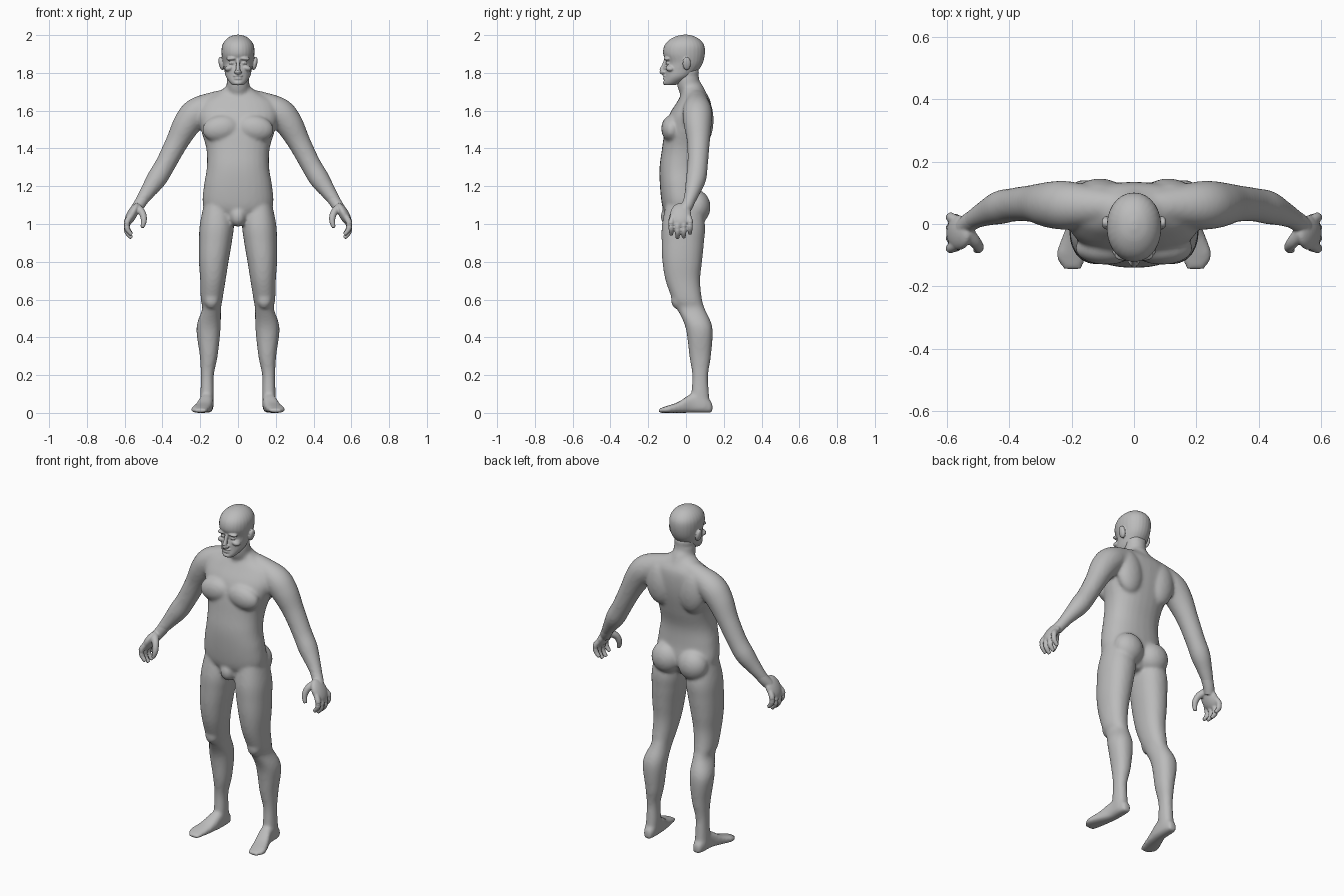
import bpy, bmesh, math
from mathutils import Vector, Matrix

cube = bpy.data.objects.get("Cube")
if cube:
    bpy.data.objects.remove(cube, do_unlink=True)

skin = bpy.data.materials.new("plain grey")
skin.use_nodes = True
GREY = (0.5, 0.5, 0.5, 1)
skin.diffuse_color = GREY
for node in skin.node_tree.nodes:
    if node.type == 'BSDF_PRINCIPLED':
        node.inputs["Base Color"].default_value = GREY
        node.inputs["Roughness"].default_value = 0.6


def spline(rows, steps=5):
    """Smoothly interpolate rows of numbers."""
    out = []
    last = len(rows) - 1
    for i in range(last):
        a, b, c, d = (rows[max(i - 1, 0)], rows[i], rows[i + 1], rows[min(i + 2, last)])
        for s in range(steps):
            t = s / steps
            out.append([q + t * ((r - p) / 2 + t * (p - 2.5 * q + 2 * r - w / 2
                        + t * (1.5 * (q - r) + (w - p) / 2)))
                        for p, q, r, w in zip(a, b, c, d)])
    out.append(list(rows[-1]))
    return out


def loft(bm, rings, power=2.0, sides=28):
    """Skin a closed tube over (centre, u axis, v axis) sections."""
    loops = []
    for centre, u, v in rings:
        loop = []
        for k in range(sides):
            a = math.tau * k / sides
            c, s = math.cos(a), math.sin(a)
            c = math.copysign(abs(c) ** (2 / power), c)
            s = math.copysign(abs(s) ** (2 / power), s)
            loop.append(bm.verts.new(centre + u * c + v * s))
        loops.append(loop)
    for low, high in zip(loops, loops[1:]):
        for k in range(sides):
            n = (k + 1) % sides
            bm.faces.new((low[k], low[n], high[n], high[k]))
    bm.faces.new(loops[0])
    bm.faces.new(loops[-1])


def column(bm, rows, power=2.3):
    """Upright loft from rows of z, left x, right x, front y, back y."""
    loft(bm, [(Vector(((l + r) / 2, (f + b) / 2, z)), Vector(((r - l) / 2, 0, 0)),
               Vector((0, (b - f) / 2, 0))) for z, l, r, f, b in spline(rows)], power)


def tube(bm, rows):
    """Round limb from rows of x, y, z, radius."""
    pts = spline(rows)
    rings = []
    for i, p in enumerate(pts):
        ahead, behind = pts[min(i + 1, len(pts) - 1)], pts[max(i - 1, 0)]
        turn = (Vector(ahead[:3]) - Vector(behind[:3])).to_track_quat('Z', 'Y')
        rings.append((Vector(p[:3]), turn @ Vector((p[3], 0, 0)), turn @ Vector((0, p[3], 0))))
    loft(bm, rings)


def blob(bm, centre, radii, tilt=0.0):
    """Ellipsoid, tilted about y."""
    m = (Matrix.Translation(centre) @ Matrix.Rotation(tilt, 4, 'Y')
         @ Matrix.Diagonal((*radii, 1)))
    bmesh.ops.create_uvsphere(bm, u_segments=24, v_segments=16, radius=1, matrix=m)


def mirror(bm):
    """Copy everything built so far to the other side."""
    copy = bmesh.ops.duplicate(bm, geom=bm.verts[:] + bm.edges[:] + bm.faces[:])["geom"]
    for v in copy:
        if isinstance(v, bmesh.types.BMVert):
            v.co.x = -v.co.x


def finish(bm, name, voxel, rounds):
    """Fuse the overlapping volumes into one smooth skin."""
    bmesh.ops.recalc_face_normals(bm, faces=bm.faces[:])
    mesh = bpy.data.meshes.new(name)
    bm.to_mesh(mesh)
    bm.free()
    mesh.materials.append(skin)
    mesh.polygons.foreach_set("use_smooth", [True] * len(mesh.polygons))
    obj = bpy.data.objects.new(name, mesh)
    bpy.context.collection.objects.link(obj)
    fuse = obj.modifiers.new("fuse", 'REMESH')
    fuse.mode = 'VOXEL'
    fuse.voxel_size = voxel
    fuse.use_smooth_shade = True
    relax = obj.modifiers.new("relax", 'SMOOTH')
    relax.factor = 0.5
    relax.iterations = rounds


# Body: one leg, foot, arm and set of muscles, then mirrored
body = bmesh.new()
column(body, [(1.13, .04, .175, -.10, .07), (1.0, .022, .202, -.127, .1),
              (.9, .033, .207, -.129, .095), (.8, .05, .207, -.125, .085),
              (.7, .066, .2, -.108, .075), (.6, .082, .197, -.072, .085),
              (.55, .09, .19, -.047, .1), (.45, .092, .22, -.002, .14),
              (.3, .108, .202, .018, .132), (.2, .128, .197, .033, .117),
              (.1, .128, .199, .028, .122), (.04, .13, .2, .03, .13)], 2.2)

# Foot, lofted from heel to toe: y, centre x, half width, top z
foot = [(.14, .163, .022, .05), (.1, .165, .034, .09), (.03, .167, .037, .1),
        (-.04, .185, .045, .058), (-.1, .202, .048, .037), (-.145, .197, .03, .022)]
loft(body, [(Vector((x, y, top / 2)), Vector((w, 0, 0)), Vector((0, 0, top / 2)))
            for y, x, w, top in spline(foot)], 2.8)

# Shoulder and arm
tube(body, [(.03, .055, 1.67, .05), (.12, .058, 1.64, .062), (.215, .06, 1.592, .078),
            (.27, .062, 1.53, .074), (.325, .066, 1.43, .06), (.385, .062, 1.315, .054),
            (.43, .053, 1.24, .054), (.475, .035, 1.175, .042), (.51, .018, 1.125, .033),
            (.535, 0, 1.085, .028)])

# Chest, shoulder blade, buttock and kneecap masses
blob(body, (.09, -.078, 1.505), (.1, .053, .07), .15)
blob(body, (.11, .09, 1.55), (.085, .056, .13), .1)
blob(body, (.088, .055, 1.09), (.09, .075, .09))
blob(body, (.14, -.045, .6), (.04, .035, .05))
mirror(body)

# Trunk, built symmetric about the centre
trunk = [(1.0, .03, -.09, .04), (1.05, .13, -.11, .07), (1.1, .185, -.127, .09),
         (1.2, .181, -.138, .08), (1.3, .165, -.14, .08), (1.4, .168, -.127, .105),
         (1.5, .197, -.112, .127), (1.58, .215, -.088, .135), (1.65, .19, -.045, .13),
         (1.695, .11, -.02, .105), (1.73, .06, -.02, .08)]
column(body, [(z, -w, w, f, b) for z, w, f, b in trunk])
blob(body, (0, -.085, 1.04), (.045, .05, .055))
tube(body, [(0, .045, 1.64, .085), (0, .032, 1.7, .066), (0, .012, 1.745, .06),
            (0, .01, 1.82, .06)])
finish(body, "body", 0.009, 8)

# Hands: wrist, palm, fingers and thumb
hands = bmesh.new()
tube(hands, [(.495, .025, 1.145, .033), (.525, .008, 1.1, .031), (.545, -.01, 1.07, .03)])
blob(hands, (.562, -.028, 1.05), (.027, .056, .068), -.5)
for i, drop in enumerate((.018, 0, .002, .022)):
    y = -.078 + .033 * i
    tube(hands, [(.57, y * .8 - .005, 1.04, .016), (.588, y, .99 + drop, .016),
                 (.586, y, .955 + drop, .014), (.563, y, .925 + drop, .010)])
tube(hands, [(.535, -.03, 1.085, .024), (.508, -.06, 1.06, .019),
             (.498, -.077, 1.02, .016), (.508, -.084, .98, .010)])
mirror(hands)
finish(hands, "hands", 0.0045, 4)

# Head: ears, brows, eyes, cheekbones and nostrils are mirrored
head = bmesh.new()
blob(head, (.089, .004, 1.85), (.013, .022, .036), .2)
blob(head, (.032, -.1, 1.876), (.032, .018, .010), .1)
blob(head, (.032, -.092, 1.852), (.016, .016, .010))
blob(head, (.046, -.083, 1.825), (.026, .025, .016), .3)
blob(head, (.012, -.118, 1.804), (.009, .011, .008))
mirror(head)
skull = [(1.735, .028, -.113, -.06), (1.75, .044, -.118, -.02), (1.78, .064, -.112, .03),
         (1.82, .073, -.11, .07), (1.855, .08, -.104, .09), (1.9, .087, -.121, .1),
         (1.94, .085, -.116, .098), (1.97, .07, -.094, .08), (1.992, .043, -.057, .048),
         (2.002, .01, -.018, .012)]
column(head, [(z, -w, w, f, b) for z, w, f, b in skull], 2.1)

# Nose, lips and chin
tube(head, [(0, -.105, 1.872, .010), (0, -.118, 1.84, .010), (0, -.129, 1.808, .013),
            (0, -.115, 1.798, .010)])
blob(head, (0, -.11, 1.785), (.026, .013, .007))
blob(head, (0, -.11, 1.77), (.023, .012, .007))
blob(head, (0, -.105, 1.747), (.025, .017, .013))
finish(head, "head", 0.004, 4)
